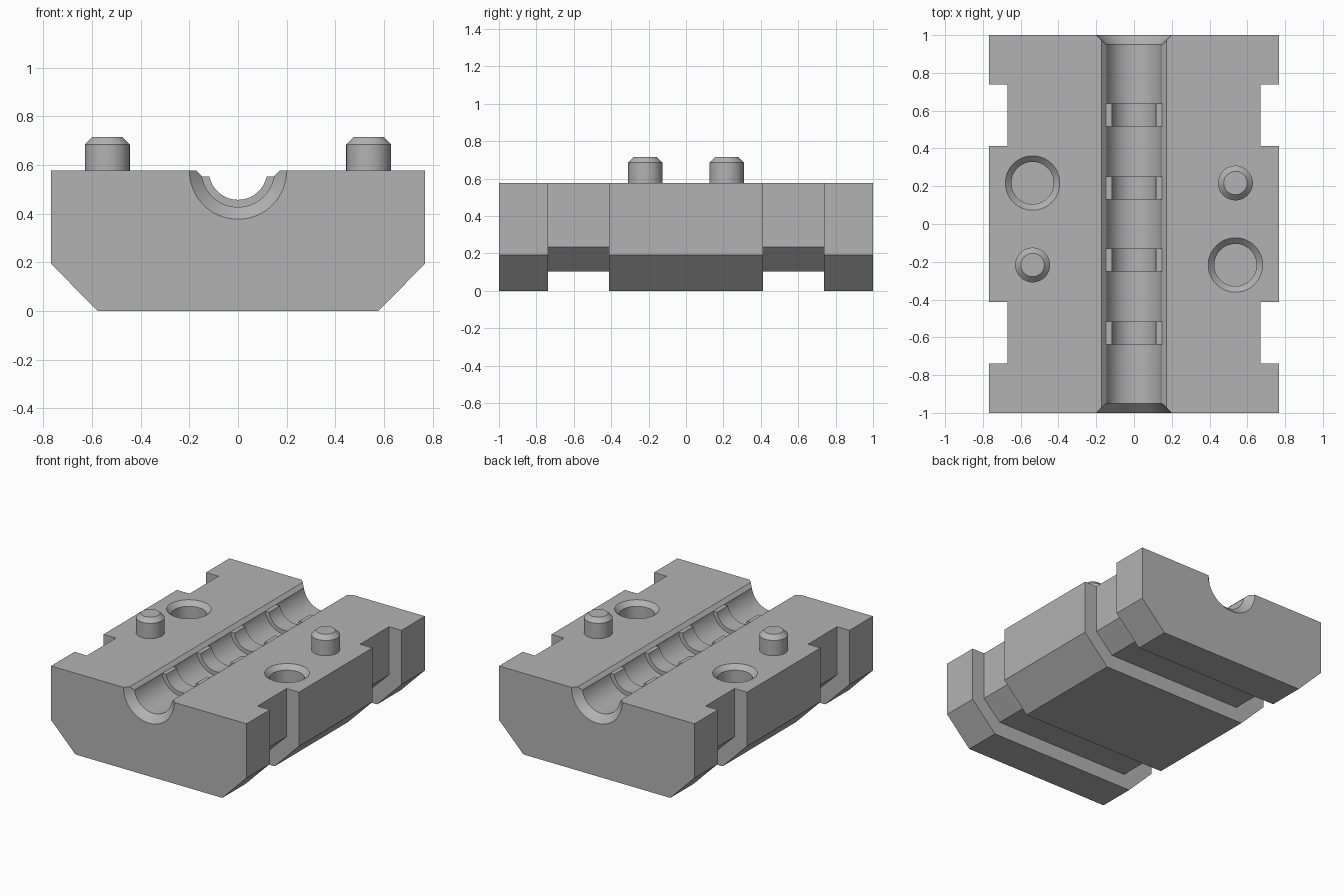
import bpy, bmesh, math

cube = bpy.data.objects.get("Cube")
if cube:
    bpy.data.objects.remove(cube, do_unlink=True)

grey = bpy.data.materials.new("plain grey")
grey.use_nodes = True
COLOUR = (0.45, 0.45, 0.45, 1)
grey.diffuse_color = COLOUR
for node in grey.node_tree.nodes:
    if node.type == "BSDF_PRINCIPLED":
        node.inputs["Base Color"].default_value = COLOUR

TOP = 0.577
PIN_X, PIN_Y = 0.537, 0.217


def finish(name, bm):
    bmesh.ops.recalc_face_normals(bm, faces=bm.faces)
    mesh = bpy.data.meshes.new(name)
    bm.to_mesh(mesh)
    bm.free()
    mesh.materials.append(grey)
    obj = bpy.data.objects.new(name, mesh)
    bpy.context.collection.objects.link(obj)
    return obj


def loft(name, rings):
    """Skin a stack of closed rings and cap both ends."""
    bm = bmesh.new()
    loops = [[bm.verts.new(p) for p in ring] for ring in rings]
    n = len(loops[0])
    for a, b in zip(loops, loops[1:]):
        for i in range(n):
            j = (i + 1) % n
            bm.faces.new((a[i], a[j], b[j], b[i]))
    bm.faces.new(loops[0])
    bm.faces.new(loops[-1])
    return finish(name, bm)


def prism(name, half, y0, y1):
    """Extrude along y an outline mirrored from its right half."""
    outline = half + [(-x, z) for x, z in reversed(half)]
    return loft(name, [[(x, y, z) for x, z in outline] for y in (y0, y1)])


def lathe(name, profile, centre, along_y=False, sides=64):
    """Revolve (distance, radius) pairs about z, or about y."""
    cx, cy, cz = centre
    rings = []
    for d, r in profile:
        ring = []
        for i in range(sides):
            t = 2 * math.pi * i / sides
            u, v = r * math.cos(t), r * math.sin(t)
            ring.append((cx + u, cy + d, cz + v) if along_y else (cx + u, cy + v, cz + d))
        rings.append(ring)
    return loft(name, rings)


def cut(target, cutter):
    cutter.hide_render = True
    mod = target.modifiers.new("cut", "BOOLEAN")
    mod.operation = "DIFFERENCE"
    mod.solver = "EXACT"
    mod.object = cutter
    bpy.context.view_layer.objects.active = target
    bpy.ops.object.modifier_apply(modifier=mod.name)
    bpy.data.objects.remove(cutter, do_unlink=True)


def smooth(obj):
    bpy.ops.object.select_all(action="DESELECT")
    obj.select_set(True)
    bpy.context.view_layer.objects.active = obj
    bpy.ops.object.shade_smooth_by_angle(angle=math.radians(25))


# Body with chamfered lower edges
body = prism("mould_body", [(0.577, 0), (0.768, 0.193), (0.768, TOP)], -1, 1)

# Two bands wrapped around the sides and underside
for s in (-1, 1):
    y0, y1 = sorted((s * 0.413, s * 0.738))
    cut(body, prism("band_cutter", [(0.535, 0.103), (0.67, 0.235), (0.67, 1),
                                    (1, 1), (1, -0.5)], y0, y1))

# Ribbed channel with flared mouths
WIDE, NARROW = 0.15, 0.12
channel = [(-1.05, 0.25), (-0.95, WIDE)]
for y in (-0.577, -0.19, 0.19, 0.577):
    channel += [(y - 0.061, WIDE), (y - 0.061, NARROW), (y + 0.061, NARROW), (y + 0.061, WIDE)]
channel += [(0.95, WIDE), (1.05, 0.25)]
cut(body, lathe("channel_cutter", channel, (0, 0, TOP), along_y=True))

# Bevel along the channel lips
cut(body, prism("lip_cutter", [(0.148, TOP - 0.024), (0.222, TOP + 0.05)], -1.1, 1.1))

# Countersunk sockets and matching pins on opposite corners
for s, side in ((1, "left"), (-1, "right")):
    socket = [(-0.17, 0.112), (-0.032, 0.112), (0.04, 0.184)]
    cut(body, lathe("socket_cutter", socket, (s * PIN_X, -s * PIN_Y, TOP)))
    pin = [(0, 0.092), (0.108, 0.092), (0.138, 0.062)]
    smooth(lathe(side + "_pin", pin, (s * PIN_X, s * PIN_Y, TOP)))
smooth(body)
